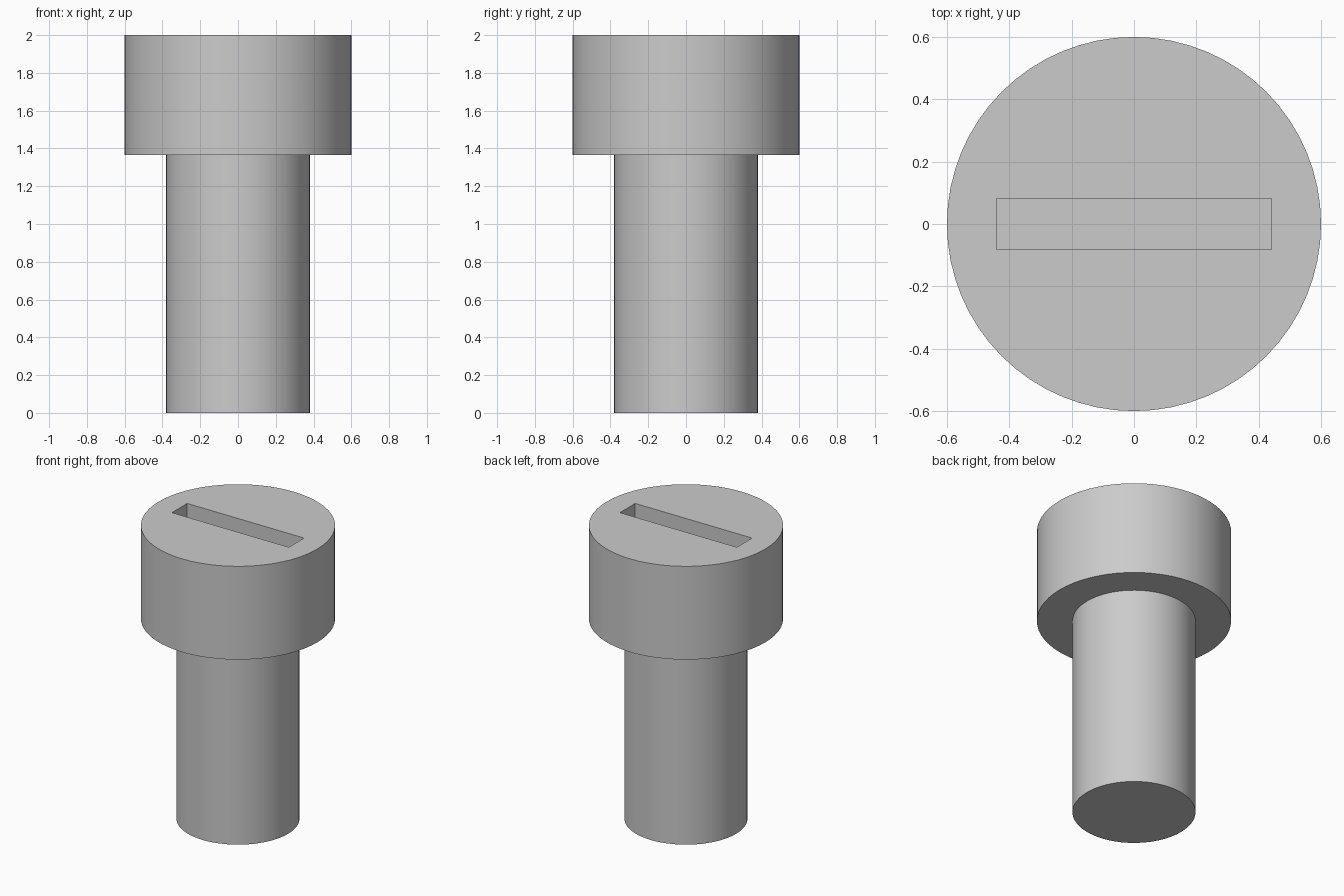
import bpy
import math

cube = bpy.data.objects.get("Cube")
if cube:
    bpy.data.objects.remove(cube, do_unlink=True)

HEIGHT = 2.0
HEAD_BASE = 1.364
HEAD_RADIUS = 0.6
SHANK_RADIUS = 0.38
SLOT_SIZE = (0.882, 0.164)
SLOT_DEPTH = 0.3

# Single grey metal
metal = bpy.data.materials.new("grey metal")
metal.use_nodes = True
colour = (0.6, 0.6, 0.6, 1.0)
metal.diffuse_color = colour
metal.node_tree.nodes["Principled BSDF"].inputs["Base Color"].default_value = colour


def cylinder(name, radius, bottom, top):
    bpy.ops.mesh.primitive_cylinder_add(
        vertices=64, radius=radius, depth=top - bottom,
        location=(0, 0, (bottom + top) / 2))
    obj = bpy.context.object
    obj.name = name
    obj.data.materials.append(metal)
    return obj


def smooth(obj):
    bpy.ops.object.select_all(action='DESELECT')
    obj.select_set(True)
    bpy.context.view_layer.objects.active = obj
    bpy.ops.object.shade_smooth_by_angle(angle=math.radians(30))


# Plain shank and wide head
shank = cylinder("shank", SHANK_RADIUS, 0, HEAD_BASE)
head = cylinder("head", HEAD_RADIUS, HEAD_BASE, HEIGHT)

# Straight driver slot cut into the head
bpy.ops.mesh.primitive_cube_add(size=1, location=(0, 0, HEIGHT))
cutter = bpy.context.object
cutter.name = "slot_cutter"
cutter.scale = (*SLOT_SIZE, 2 * SLOT_DEPTH)
cutter.hide_render = True
cutter.data.materials.append(metal)

cut = head.modifiers.new("slot", 'BOOLEAN')
cut.operation = 'DIFFERENCE'
cut.solver = 'EXACT'
cut.object = cutter
bpy.context.view_layer.objects.active = head
bpy.ops.object.modifier_apply(modifier=cut.name)
bpy.data.objects.remove(cutter, do_unlink=True)

for part in (shank, head):
    smooth(part)
